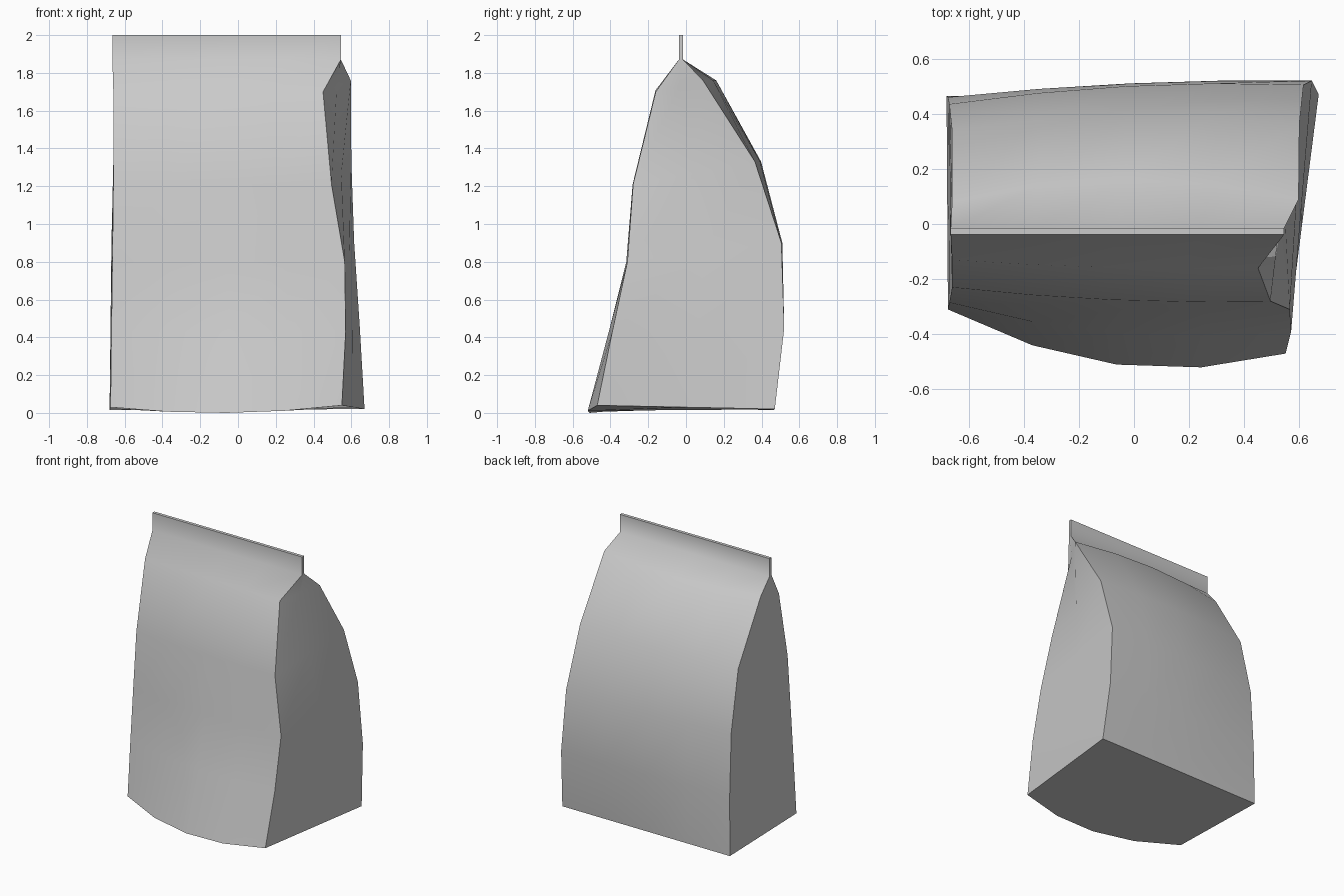
import bpy, bmesh
from math import radians
from mathutils import Vector

if "Cube" in bpy.data.objects:
    bpy.data.objects.remove(bpy.data.objects["Cube"])

# Each level: front-left, front-right, back-right, back-left corners,
# then outward bulge of front and back panels, and sag of the front edge
LEVELS = [
    ((-.675, -.31, .03), (.55, -.47, .04), (.67, .47, .02), (-.68, .465, .015), .12, .0, -.035),
    ((-.67, -.285, .43), (.57, -.39, .43), (.645, .52, .45), (-.675, .46, .45), .06, .02, 0),
    ((-.665, -.26, .80), (.565, -.31, .80), (.615, .505, .90), (-.67, .435, .90), .025, .03, 0),
    ((-.66, -.23, 1.21), (.495, -.28, 1.21), (.60, .365, 1.33), (-.66, .34, 1.33), .02, .045, 0),
    ((-.66, -.13, 1.70), (.45, -.16, 1.70), (.597, .09, 1.76), (-.66, .08, 1.76), .012, .075, .01),
    ((-.665, -.038, 1.87), (.545, -.038, 1.87), (.545, -.015, 1.87), (-.665, -.015, 1.87), 0, 0, 0),
    ((-.665, -.038, 2.0), (.545, -.038, 2.0), (.545, -.015, 2.0), (-.665, -.015, 2.0), 0, 0, 0),
]
COLS = 4


def panel_row(a, b, bulge, sag):
    """Points from a to b, bowed outwards by a parabola."""
    a, b = Vector(a), Vector(b)
    for i in range(COLS + 1):
        t = i / COLS
        k = 4 * t * (1 - t)
        yield a.lerp(b, t) + Vector((0, bulge * k, sag * k))


bm = bmesh.new()
rings = []
for fl, fr, br, bl, fb, bb, sag in LEVELS:
    pts = list(panel_row(fl, fr, -fb, sag))            # front panel
    pts.append((Vector(fr) + Vector(br)) / 2)          # right gusset
    pts += list(panel_row(br, bl, bb, 0))              # back panel
    pts.append((Vector(bl) + Vector(fl)) / 2)          # left gusset
    rings.append([bm.verts.new(p) for p in pts])

# Walls, including the pinched seal strip at the top
n = len(rings[0])
for lo, hi in zip(rings, rings[1:]):
    for i in range(n):
        j = (i + 1) % n
        bm.faces.new((lo[i], lo[j], hi[j], hi[i]))

# Base and top of the seal
bm.faces.new(rings[0][::-1])
bm.faces.new(rings[-1])
lowest = min(v.co.z for v in bm.verts)
for v in bm.verts:
    if v in rings[0]:
        v.co.z -= lowest
bmesh.ops.recalc_face_normals(bm, faces=bm.faces)

mesh = bpy.data.meshes.new("snack_bag")
bm.to_mesh(mesh)
bm.free()
bag = bpy.data.objects.new("snack_bag", mesh)
bpy.context.collection.objects.link(bag)
bpy.context.view_layer.objects.active = bag
bag.select_set(True)
bpy.ops.object.shade_smooth_by_angle(angle=radians(62))
